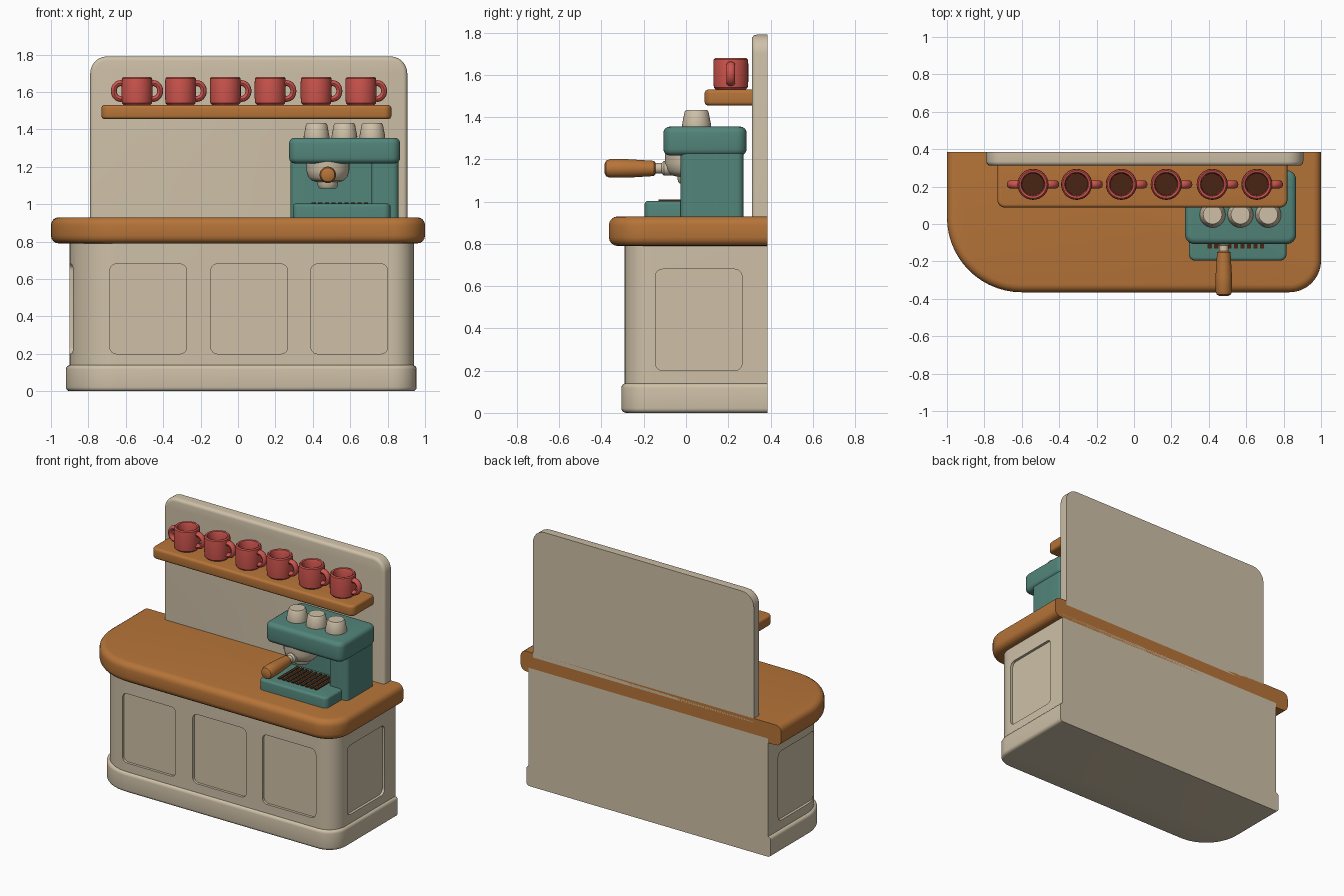
import bpy, bmesh, math
from mathutils import Matrix, Euler

if "Cube" in bpy.data.objects:
    bpy.data.objects.remove(bpy.data.objects["Cube"])


def material(name, rgb):
    m = bpy.data.materials.new(name)
    m.diffuse_color = (*rgb, 1)
    m.use_nodes = True
    m.node_tree.nodes["Principled BSDF"].inputs["Base Color"].default_value = m.diffuse_color
    return m


CREAM = material("cream", (0.62, 0.53, 0.39))
WOOD = material("warm_wood", (0.47, 0.175, 0.04))
TEAL = material("teal", (0.085, 0.235, 0.195))
RED = material("mug_red", (0.62, 0.09, 0.075))
DARK = material("coffee_brown", (0.065, 0.018, 0.006))


def finish(bm, name, mats, matrix=None):
    if matrix:
        bm.transform(matrix)
    bmesh.ops.recalc_face_normals(bm, faces=bm.faces)
    me = bpy.data.meshes.new(name)
    bm.to_mesh(me)
    bm.free()
    for m in mats:
        me.materials.append(m)
    ob = bpy.data.objects.new(name, me)
    bpy.context.collection.objects.link(ob)
    return ob


def slab(name, x, y, z, mat, radii=(0, 0, 0, 0), bevel=0.0, sides=(0, 1), matrix=None):
    """Extruded rounded rectangle; radii: front-left, front-right, back-right, back-left."""
    pts = []
    corners = [(x[0], y[0], 1, 1), (x[1], y[0], -1, 1), (x[1], y[1], -1, -1), (x[0], y[1], 1, -1)]
    for i, ((cx, cy, sx, sy), r) in enumerate(zip(corners, radii)):
        if r == 0:
            pts.append((cx, cy))
            continue
        n = 14 if r > 0.15 else 6
        for k in range(n + 1):
            a = math.pi + (i + k / n) * math.pi / 2
            pts.append((cx + sx * r + r * math.cos(a), cy + sy * r + r * math.sin(a)))
    bm = bmesh.new()
    base = bm.faces.new([bm.verts.new((px, py, z[0])) for px, py in pts])
    ext = bmesh.ops.extrude_face_region(bm, geom=[base], use_keep_orig=True)
    for v in ext["geom"]:
        if isinstance(v, bmesh.types.BMVert):
            v.co.z = z[1]
    bmesh.ops.recalc_face_normals(bm, faces=bm.faces)
    if bevel:
        edges = []
        for e in bm.edges:
            a, b = e.verts
            flat = any(abs(a.co.z - z[s]) < 1e-5 and abs(b.co.z - z[s]) < 1e-5 for s in sides)
            back = radii[2] == 0 and min(a.co.y, b.co.y) > y[1] - 1e-5
            if flat and not back:
                edges.append(e)
        bmesh.ops.bevel(bm, geom=edges, offset=bevel, segments=4, profile=0.5,
                        affect='EDGES', clamp_overlap=False)
    return finish(bm, name, [mat], matrix)


def lathe(name, profile, mats, matrix, n=32, dark_face=None):
    """Revolve (radius, height) points about local z."""
    bm = bmesh.new()
    rings = []
    for r, h in profile:
        if r == 0:
            rings.append([bm.verts.new((0, 0, h))] * n)
        else:
            rings.append([bm.verts.new((r * math.cos(2 * math.pi * k / n),
                                        r * math.sin(2 * math.pi * k / n), h)) for k in range(n)])
    for i in range(len(rings) - 1):
        for k in range(n):
            j = (k + 1) % n
            quad = [rings[i][k], rings[i][j], rings[i + 1][j], rings[i + 1][k]]
            f = bm.faces.new(list(dict.fromkeys(quad)))
            f.material_index = 1 if i == dark_face else 0
    return finish(bm, name, mats, matrix)


def at(x, y, z, rx=0, rz=0):
    return Matrix.Translation((x, y, z)) @ Euler((math.radians(rx), 0, math.radians(rz))).to_matrix().to_4x4()


# Counter: body, plinth, worktop
body = slab("counter_body", (-0.9, 0.94), (-0.29, 0.385), (0.05, 0.82), CREAM, (0.25, 0.12, 0, 0))
slab("plinth", (-0.92, 0.955), (-0.306, 0.385), (0, 0.14), CREAM, (0.265, 0.13, 0, 0), 0.022)
slab("worktop", (-1, 1), (-0.365, 0.385), (0.79, 0.93), WOOD, (0.4, 0.17, 0, 0), 0.042)

# Recessed panels cut into the front and both sides
panels = [(-0.48, -0.29, 0), (0.06, -0.29, 0), (0.595, -0.29, 0), (0.94, 0.06, 90), (-0.9, 0.07, 90)]
for px, py, rz in panels:
    cutter = slab("panel_cutter", (-0.205, 0.205), (-0.24, 0.24), (-0.018, 0.018), CREAM,
                  (0.035,) * 4, matrix=at(px, py, 0.44, 90, rz))
    cutter.hide_render = True
    mod = body.modifiers.new("panel", 'BOOLEAN')
    mod.operation, mod.object, mod.solver = 'DIFFERENCE', cutter, 'EXACT'
    bpy.context.view_layer.objects.active = body
    bpy.ops.object.modifier_apply(modifier=mod.name)
    bpy.data.objects.remove(cutter)

# Backboard and shelf
slab("backboard", (-0.79, 0.905), (-1.79, -0.9), (0.312, 0.385), CREAM, (0.09, 0.09, 0, 0), 0.022, (0,),
     at(0, 0, 0, -90))
slab("shelf", (-0.73, 0.82), (0.088, 0.33), (1.455, 1.53), WOOD, (0.04, 0.04, 0, 0), 0.017)

# Red mugs with coffee; the first has two handles
mug_profile = [(0, 0), (0.07, 0), (0.08, 0.01), (0.083, 0.04), (0.083, 0.12), (0.081, 0.143),
               (0.074, 0.15), (0.064, 0.147), (0.059, 0.135), (0.058, 0.085), (0, 0.085)]


def mug_handle(x, y, z, side):
    bm = bmesh.new()
    nu, nv = 28, 12
    ring = []
    for u in range(nu):
        a = 2 * math.pi * u / nu
        row = []
        for v in range(nv):
            b = 2 * math.pi * v / nv
            row.append(bm.verts.new((0.088 + (0.036 + 0.016 * math.cos(b)) * math.cos(a),
                                     0.021 * math.sin(b),
                                     (0.042 + 0.016 * math.cos(b)) * math.sin(a))))
        ring.append(row)
    for u in range(nu):
        for v in range(nv):
            u2, v2 = (u + 1) % nu, (v + 1) % nv
            bm.faces.new((ring[u][v], ring[u2][v], ring[u2][v2], ring[u][v2]))
    # drop the half hidden in the mug wall
    bmesh.ops.delete(bm, geom=[v for v in bm.verts if v.co.x < 0.062], context='VERTS')
    finish(bm, "mug_handle", [RED], at(x, y, z, 0, 0 if side > 0 else 180))


for i, mx in enumerate((-0.54, -0.307, -0.068, 0.172, 0.418, 0.657)):
    lathe("mug", mug_profile, [RED, DARK], at(mx, 0.212, 1.53), dark_face=len(mug_profile) - 2)
    for side in ((1, -1) if i == 0 else (1,)):
        mug_handle(mx, 0.212, 1.605, side)

# Coffee machine housing
r4 = (0.03,) * 4
slab("machine_back", (0.28, 0.858), (0.1, 0.272), (0.93, 1.3), TEAL, r4)
slab("machine_column", (0.715, 0.858), (-0.027, 0.272), (0.93, 1.3), TEAL, (0.02, 0.03, 0.03, 0.02))
slab("machine_head", (0.273, 0.867), (-0.107, 0.287), (1.218, 1.355), TEAL, (0.05,) * 4, 0.03)
slab("drip_tray", (0.293, 0.815), (-0.196, 0.15), (0.925, 1.003), TEAL, (0.035, 0.035, 0, 0), 0.016, (1,))

# Drip grille slats
for i in range(9):
    gx = 0.405 + i * 0.035
    slab("grille_slat", (gx - 0.011, gx + 0.011), (-0.13, 0.08), (1.0, 1.009), DARK)

# Brew head, filter rod and wooden grip
lathe("brew_head", [(0, 1.085), (0.045, 1.085), (0.053, 1.095), (0.056, 1.118), (0.085, 1.125),
                    (0.105, 1.145), (0.115, 1.18), (0.115, 1.23), (0, 1.23)], [CREAM], at(0.48, 0.015, 0))
lathe("filter_rod", [(0, 0.0), (0.034, 0.0), (0.034, 0.105), (0.025, 0.115), (0.025, 0.17), (0, 0.17)],
      [CREAM], at(0.48, 0, 1.158, 90), 20)
lathe("wooden_grip", [(0, 0.145), (0.028, 0.145), (0.036, 0.152), (0.044, 0.28), (0.044, 0.36),
                      (0.037, 0.378), (0.022, 0.385), (0, 0.385)], [WOOD], at(0.48, 0, 1.157, 90), 24)

# Upturned cups on the machine
for cx in (0.42, 0.569, 0.718):
    lathe("upturned_cup", [(0, 0), (0.068, 0), (0.069, 0.008), (0.057, 0.07), (0.05, 0.08), (0, 0.08)],
          [CREAM], at(cx, 0.05, 1.354), 28)

# Smooth shading with crisp edges
for ob in bpy.context.scene.objects:
    ob.select_set(True)
bpy.context.view_layer.objects.active = body
bpy.ops.object.shade_smooth_by_angle(angle=math.radians(35))
